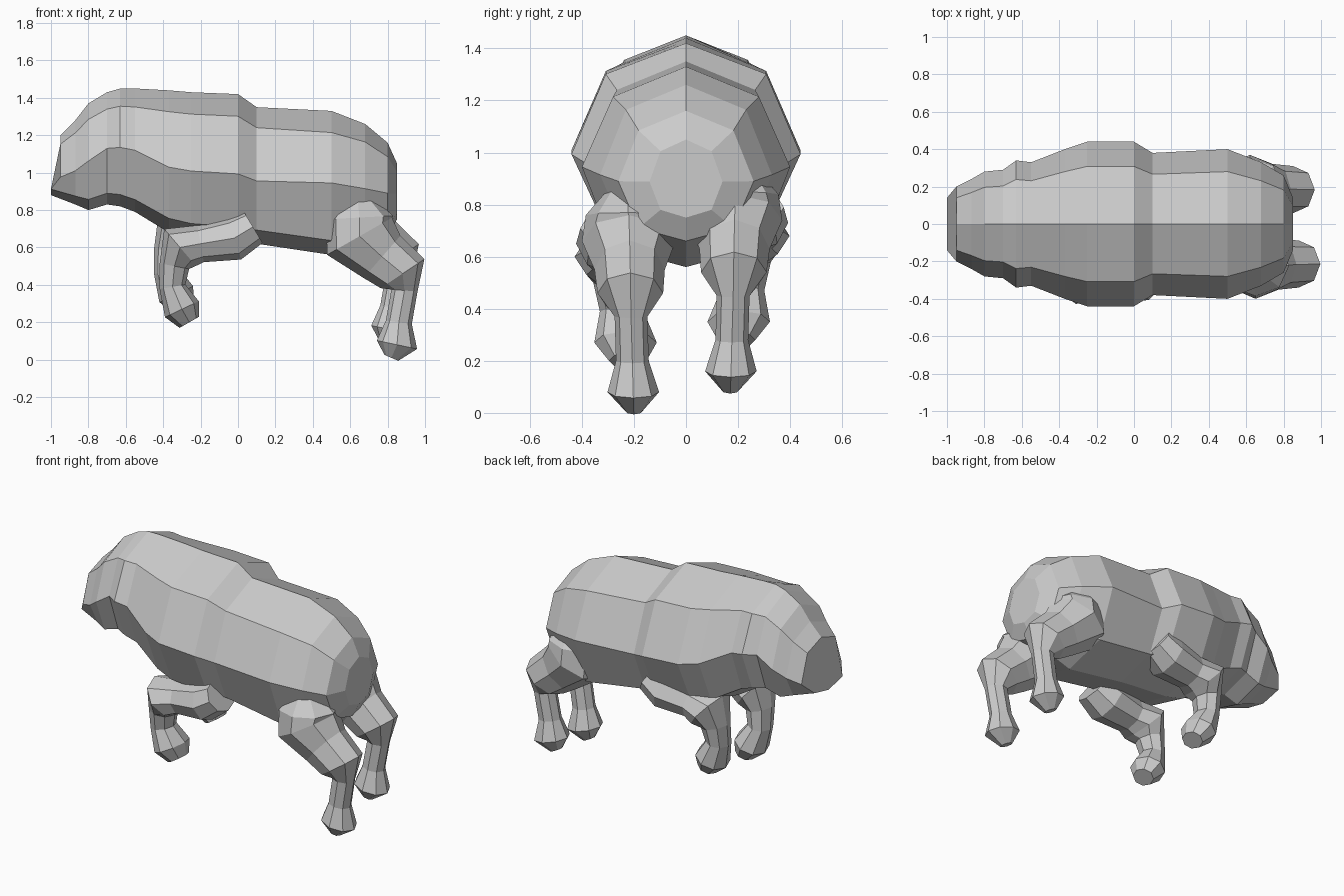
import bpy, bmesh
from math import sin, cos, tau
from mathutils import Vector

default_cube = bpy.data.objects.get("Cube")
if default_cube:
    bpy.data.objects.remove(default_cube)

grey = bpy.data.materials.new("plain_grey")
grey.use_nodes = True
colour = (0.6, 0.6, 0.6, 1)
grey.diffuse_color = colour
grey.node_tree.nodes["Principled BSDF"].inputs["Base Color"].default_value = colour


def loft(name, rings):
    """Skin a closed tube through equal-sized rings of points and cap both ends."""
    bm = bmesh.new()
    loops = [[bm.verts.new(point) for point in ring] for ring in rings]
    for front, back in zip(loops, loops[1:]):
        for i in range(len(front)):
            bm.faces.new((front[i - 1], front[i], back[i], back[i - 1]))
    bm.faces.new(loops[0])
    bm.faces.new(loops[-1])
    bmesh.ops.recalc_face_normals(bm, faces=bm.faces)
    mesh = bpy.data.meshes.new(name)
    bm.to_mesh(mesh)
    bm.free()
    mesh.materials.append(grey)
    part = bpy.data.objects.new(name, mesh)
    bpy.context.collection.objects.link(part)


def body_ring(x, spine, belly, width, lean=0, flank=0.46):
    """Eight-sided section: spine, shoulder, flank, belly edge and belly, mirrored."""
    def at(side, height):
        shift = lean if height < 0.2 else 0
        return Vector((x - shift, side * width, belly + height * (spine - belly)))

    profile = [(0.7, 0.85), (1, flank), (0.7, 0.1)]
    left = [at(side, height) for side, height in profile]
    right = [at(-side, height) for side, height in reversed(profile)]
    return [at(0, 1), *left, at(0, 0), *right]


def leg(name, joints, side, outward, splay, breadth, shift):
    """Eight-sided limb whose sections turn to follow the path of its joints."""
    centres = [Vector((x, side * (outward + splay * z), z)) + shift for x, z, radius in joints]
    across = Vector((0, 1, 0))
    rings = []
    for i, centre in enumerate(centres):
        before = centres[max(i - 1, 0)]
        after = centres[min(i + 1, len(centres) - 1)]
        along = across.cross(after - before).normalized()
        radius = joints[i][-1]
        angles = [tau * k / 8 for k in range(8)]
        rings.append([centre + radius * (cos(a) * along + breadth * sin(a) * across)
                      for a in angles])
    loft(name, rings)


# Body from snout to rump: position, spine height, belly height, half width
loft("body", [
    body_ring(-0.95, 1.2, 0.88, 0.2, lean=0.05, flank=0.3),
    body_ring(-0.87, 1.28, 0.83, 0.24, flank=0.4),
    body_ring(-0.8, 1.37, 0.8, 0.28),
    body_ring(-0.7, 1.43, 0.83, 0.29, flank=0.5),
    body_ring(-0.63, 1.45, 0.82, 0.34, flank=0.5),
    body_ring(-0.55, 1.45, 0.79, 0.33, flank=0.5),
    body_ring(-0.37, 1.44, 0.68, 0.4),
    body_ring(-0.25, 1.43, 0.65, 0.44),
    body_ring(0, 1.42, 0.63, 0.44),
    body_ring(0.1, 1.35, 0.62, 0.38),
    body_ring(0.5, 1.33, 0.56, 0.4, flank=0.5),
    body_ring(0.68, 1.26, 0.62, 0.33),
    body_ring(0.8, 1.16, 0.66, 0.26),
    body_ring(0.85, 1.05, 0.75, 0.14),
])

# Limb joints from the top down: position, height, radius
hind_joints = [
    (0.64, 0.85, 0.09),
    (0.65, 0.76, 0.18),
    (0.65, 0.66, 0.2),
    (0.77, 0.55, 0.15),
    (0.88, 0.46, 0.14),
    (0.89, 0.37, 0.07),
    (0.86, 0.2, 0.07),
    (0.85, 0.08, 0.11),
    (0.82, 0.01, 0.04),
]
fore_joints = [
    (0.08, 0.71, 0.1),
    (-0.02, 0.65, 0.12),
    (-0.2, 0.62, 0.1),
    (-0.31, 0.6, 0.13),
    (-0.34, 0.5, 0.08),
    (-0.35, 0.39, 0.07),
    (-0.3, 0.27, 0.1),
    (-0.26, 0.2, 0.06),
]

# The far legs are lifted slightly in mid stride
lift = Vector((-0.03, -0.03, 0.08))
for name, side, shift in (("near", -1, Vector()), ("far", 1, lift)):
    leg("hind_leg_" + name, hind_joints, side, 0.2, 0.03, 0.9, shift)
    leg("fore_leg_" + name, fore_joints, side, 0.2, 0.12, 1.2, shift)
